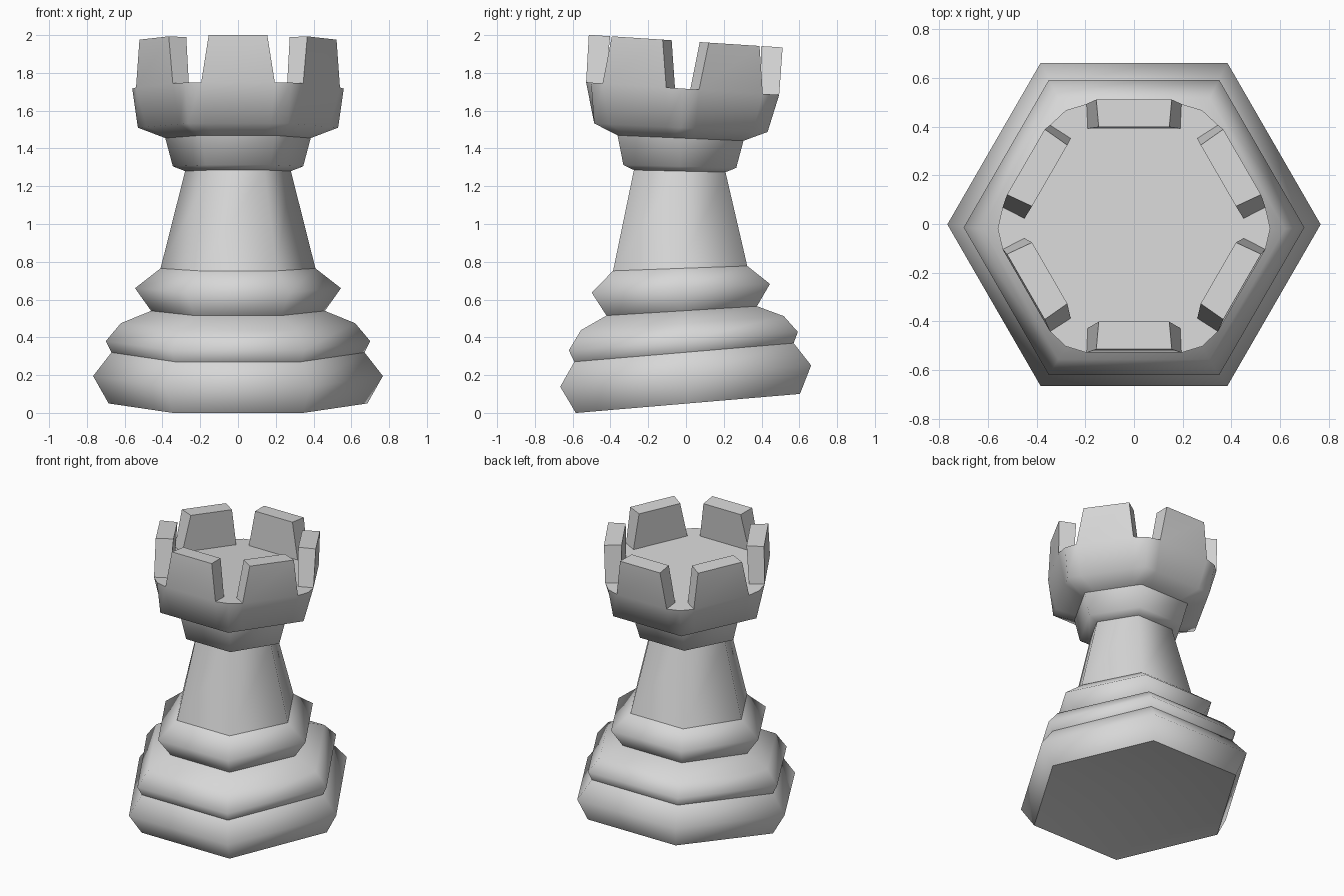
import bpy, bmesh, math
from mathutils import Vector, Matrix

cube = bpy.data.objects.get("Cube")
if cube:
    bpy.data.objects.remove(cube)

stone = bpy.data.materials.new("plain grey")
stone.use_nodes = True
GREY = (0.68, 0.68, 0.68, 1)
stone.diffuse_color = GREY
stone.node_tree.nodes["Principled BSDF"].inputs["Base Color"].default_value = GREY


def bend(p):
    """Lean a point along the slightly arched axis of the piece."""
    tilt = max(-0.065, min(0.085, 0.115 * (1.08 - p.z)))
    centre = 0.0425 * (p.z - 1.08) ** 2 - 0.035
    return Vector((p.x, centre + p.y, p.z + tilt * p.y))


def hexagon(r, z):
    return [Vector((r * math.cos(a), r * math.sin(a), z))
            for a in (i * math.pi / 3 for i in range(6))]


def rounded_hexagon(r, z, tip):
    """Hexagon whose corners become three points, the middle one at radius tip."""
    ring = hexagon(r, z)
    points = []
    for i, c in enumerate(ring):
        a, b = ring[i - 1], ring[(i + 1) % 6]
        points += [c.lerp(a, 0.17), Vector((c.x * tip / r, c.y * tip / r, z)), c.lerp(b, 0.17)]
    return points


def skin(bm, rings):
    """Add smooth side walls through the rings and return the loops of vertices."""
    loops = [[bm.verts.new(p) for p in ring] for ring in rings]
    n = len(loops[0])
    for low, high in zip(loops, loops[1:]):
        for i in range(n):
            j = (i + 1) % n
            bm.faces.new((low[i], low[j], high[j], high[i])).smooth = True
    return loops


def flat_face(bm, verts):
    """Add a flat face with sharp edges all round."""
    for e in bm.faces.new(verts).edges:
        e.smooth = False


def finish(name, bm):
    for v in bm.verts:
        v.co = bend(v.co)
    bmesh.ops.recalc_face_normals(bm, faces=bm.faces)
    mesh = bpy.data.meshes.new(name)
    bm.to_mesh(mesh)
    bm.free()
    mesh.materials.append(stone)
    bpy.context.collection.objects.link(bpy.data.objects.new(name, mesh))


# Stacked hexagonal tiers: (radius, height)
tiers = {
    "base": [(0.685, 0.05), (0.767, 0.195), (0.67, 0.32)],
    "upper_base": [(0.67, 0.32), (0.70, 0.38), (0.62, 0.475), (0.46, 0.54)],
    "lower_ring": [(0.46, 0.54), (0.545, 0.66), (0.41, 0.765)],
    "shaft": [(0.41, 0.765), (0.28, 1.28)],
    "collar": [(0.28, 1.28), (0.345, 1.305), (0.385, 1.455)],
}
for name, profile in tiers.items():
    bm = bmesh.new()
    loops = skin(bm, [hexagon(r, z) for r, z in profile])
    if name == "base":
        # Shallow hollow underneath, with a sharp rim
        hub = bm.verts.new((0, 0, 0.15))
        rim = loops[0]
        for i in range(6):
            bm.faces.new((rim[i - 1], rim[i], hub)).smooth = True
            bm.edges.get((rim[i - 1], rim[i])).smooth = False
    finish(name, bm)

# Crown bowl, hexagonal below and round-cornered at the rim
FLOOR, TOP = 1.717, 1.968
bm = bmesh.new()
rim = skin(bm, [rounded_hexagon(0.385, 1.455, 0.385),
                rounded_hexagon(0.53, 1.51, 0.53),
                rounded_hexagon(0.59, FLOOR, 0.56)])[-1]

# Six tapered battlements rising from the flat sides of the rim
floor = []
for i in range(6):
    turn = Matrix.Rotation(math.radians(30 + 60 * i), 4, "Z")
    foot_a, foot_b = rim[3 * i + 2], rim[(3 * i + 3) % 18]
    in_a, in_b, top_a, top_b, back_a, back_b = [
        bm.verts.new(turn @ Vector((depth, side * half, z)))
        for depth, half, z in ((0.41, 0.19, FLOOR), (0.513, 0.155, TOP), (0.40, 0.145, TOP))
        for side in (-1, 1)]
    flat_face(bm, (top_a, top_b, back_b, back_a))
    flat_face(bm, (in_b, in_a, back_a, back_b))
    flat_face(bm, (foot_a, top_a, back_a, in_a))
    flat_face(bm, (foot_b, in_b, back_b, top_b))
    bm.faces.new((foot_a, foot_b, top_b, top_a)).smooth = True
    floor += [*rim[3 * i:3 * i + 3], in_a, in_b]
flat_face(bm, floor)
finish("crown_with_battlements", bm)
